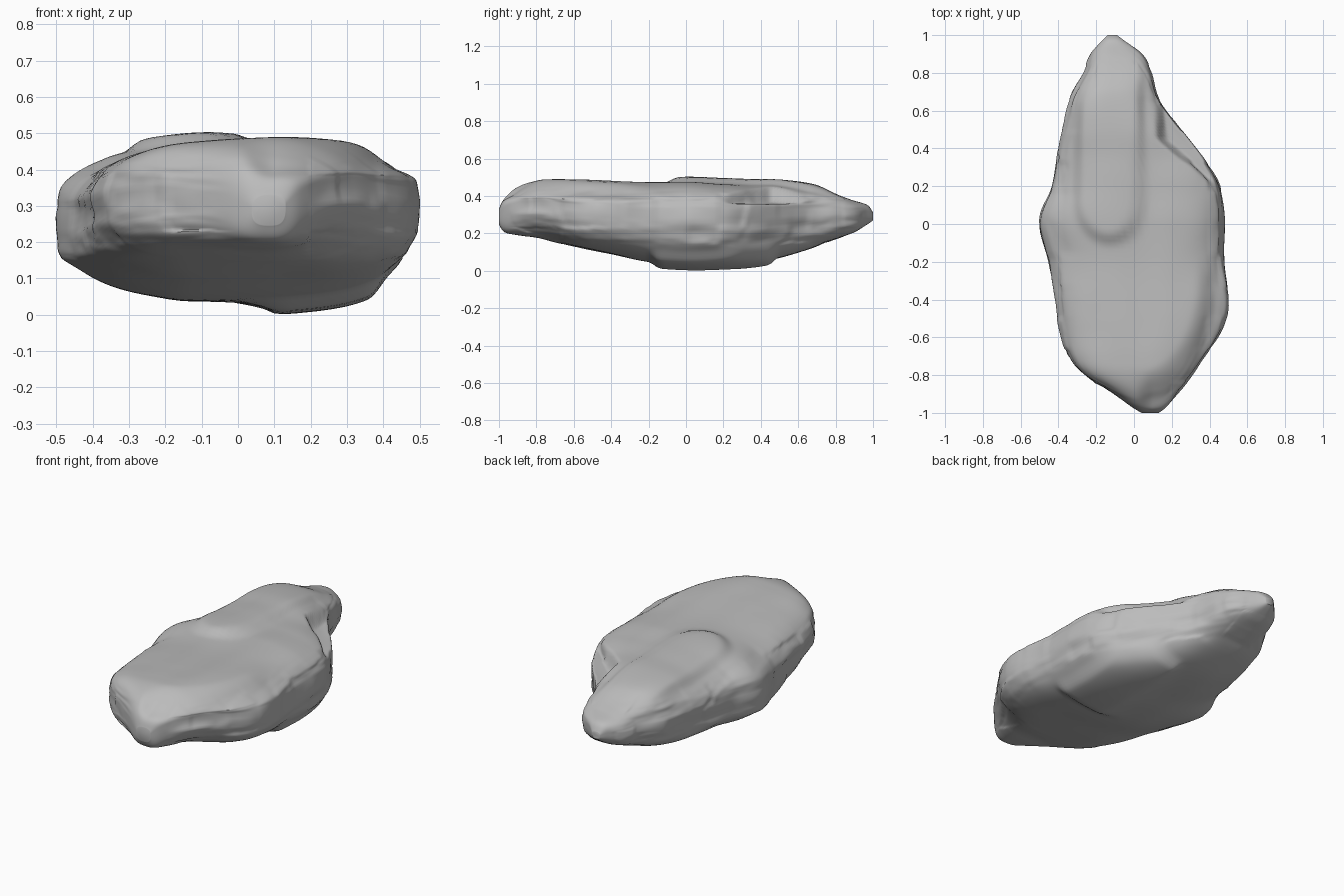
import bpy, bmesh, math
from mathutils import Vector, noise

old = bpy.data.objects.get("Cube")
if old:
    bpy.data.objects.remove(old)

# Lengthwise stations: y, left x, right x, bottom z, top z
STATIONS = [
    (-1.0, 0.04, 0.13, 0.25, 0.33), (-0.97, -0.01, 0.17, 0.21, 0.40),
    (-0.9, -0.11, 0.23, 0.195, 0.45), (-0.8, -0.27, 0.31, 0.18, 0.48),
    (-0.7, -0.35, 0.38, 0.155, 0.485), (-0.55, -0.39, 0.48, 0.12, 0.48),
    (-0.4, -0.42, 0.51, 0.09, 0.475), (-0.2, -0.46, 0.48, 0.05, 0.467),
    (0.02, -0.51, 0.48, 0.035, 0.472), (0.2, -0.44, 0.46, 0.04, 0.47),
    (0.35, -0.41, 0.37, 0.05, 0.462), (0.5, -0.38, 0.25, 0.07, 0.462),
    (0.67, -0.34, 0.13, 0.12, 0.44), (0.8, -0.27, 0.09, 0.17, 0.405),
    (0.9, -0.23, 0.04, 0.21, 0.375), (0.97, -0.17, -0.05, 0.25, 0.35),
    (1.0, -0.14, -0.09, 0.27, 0.31),
]
STEPS, SIDES = 10, 128


def spline(a, b, c, d, t):
    return 0.5 * (2*b + (c - a)*t + (2*a - 5*b + 4*c - d)*t*t + (3*b - a - 3*c + d)*t**3)


def smooth(lo, hi, v):
    t = min(1, max(0, (v - lo) / (hi - lo)))
    return t * t * (3 - 2*t)


def window(lo, hi, soft, v):
    return smooth(lo, lo + soft, v) * (1 - smooth(hi - soft, hi, v))


def section(y, left, right, low, high):
    """One ring: rounded shoulders above, a boxier belly below."""
    ring = []
    for i in range(SIDES):
        a = math.tau * i / SIDES
        c, s = math.cos(a), math.sin(a)
        mid = low + (0.6 + 0.06 * c) * (high - low)
        p = 2 / (2.4 if s > 0 else 3.2)
        x = (left + right)/2 + (right - left)/2 * math.copysign(abs(c)**p, c)
        z = mid + (high - mid if s > 0 else mid - low) * math.copysign(abs(s)**p, s)
        ring.append(Vector((x, y, z)))
    return ring


def weather(p, centre):
    """Shape the worn top and underside, then chip the sides into strata."""
    x, y, z = p
    up = smooth(0.34, 0.45, z)
    down = 1 - smooth(0.08, 0.2, z)
    # Raised ridge towards the back, with a rounded front end
    d = math.hypot((x + 0.13) / 0.18, min(0, y - 0.12) / 0.22)
    ridge = 0.028 * (1 - smooth(0.75, 1.1, d)) * (1 - smooth(0.7, 0.9, y))
    # Lower shelf along the back left edge
    edge = 0.14 + 1.2 * max(0, 0.45 - y)
    shelf = 0.075 * smooth(edge - 0.015, edge + 0.025, x) * window(0.16, 0.72, 0.1, y)
    # Sloping front left shoulder and slight crest beside it
    d = math.hypot(x / 0.34, min(0, y + 0.3) / 0.5)
    shoulder = 0.04 * smooth(0.95, 1.35, d) * smooth(0, 0.1, x) * (1 - smooth(-0.35, -0.15, y))
    crest = 0.012 * smooth(0, 0.2, x) * (1 - smooth(0, 0.2, y))
    z += up * (ridge - shelf - shoulder + crest)
    # Underside lump, and a lifted belly on the other side
    lump = window(0.04, 0.42, 0.06, x) * window(-0.2, 0.5, 0.06, y)
    z += down * (0.1 * max(0, -0.15 - x) - 0.033 * lump)
    # Horizontal ledges around the sides
    out = Vector((x - centre, y * 0.3, 0)).normalized()
    side = window(0.1, 0.47, 0.08, z) * (1 - smooth(0.85, 0.97, abs(y)))
    q = Vector((x * 3, y * 3, z * 16))
    ledge = noise.noise(q) + 0.5 * abs(noise.noise(q * 2.1)) - 0.1
    chip = noise.cell(Vector((x * 5, y * 6, z * 13))) - 0.5
    offset = side * (0.016 * ledge + 0.006 * chip)
    # Broad worn undulation
    broad = noise.noise(Vector((x * 5, y * 4, z * 5 + 7)))
    return Vector((x, y, z)) + out * offset + Vector((0, 0, 0.006 * broad))


# Loft the boulder through the stations
bm = bmesh.new()
rings = []
last = len(STATIONS) - 1
for k in range(last):
    near = [STATIONS[min(last, max(0, k + j))] for j in (-1, 0, 1, 2)]
    for step in range(STEPS + (k == last - 1)):
        row = [spline(*v, step / STEPS) for v in zip(*near)]
        middle = (row[1] + row[2]) / 2
        rings.append([bm.verts.new(weather(p, middle)) for p in section(*row)])
for a, b in zip(rings, rings[1:]):
    for i in range(SIDES):
        j = (i + 1) % SIDES
        bm.faces.new((a[i], a[j], b[j], b[i]))
bm.faces.new(rings[0])
bm.faces.new(rings[-1])
bmesh.ops.smooth_vert(bm, verts=bm.verts, factor=0.5, use_axis_x=True, use_axis_y=True, use_axis_z=True)
bmesh.ops.recalc_face_normals(bm, faces=bm.faces)

mesh = bpy.data.meshes.new("boulder")
bm.to_mesh(mesh)
bm.free()
boulder = bpy.data.objects.new("boulder", mesh)
bpy.context.collection.objects.link(boulder)

# Stone material
stone = bpy.data.materials.new("grey stone")
stone.use_nodes = True
colour = (0.5, 0.5, 0.5, 1)
stone.diffuse_color = colour
stone.node_tree.nodes["Principled BSDF"].inputs["Base Color"].default_value = colour
mesh.materials.append(stone)

bpy.ops.object.select_all(action="DESELECT")
boulder.select_set(True)
bpy.context.view_layer.objects.active = boulder
bpy.ops.object.shade_smooth_by_angle(angle=math.radians(50))
